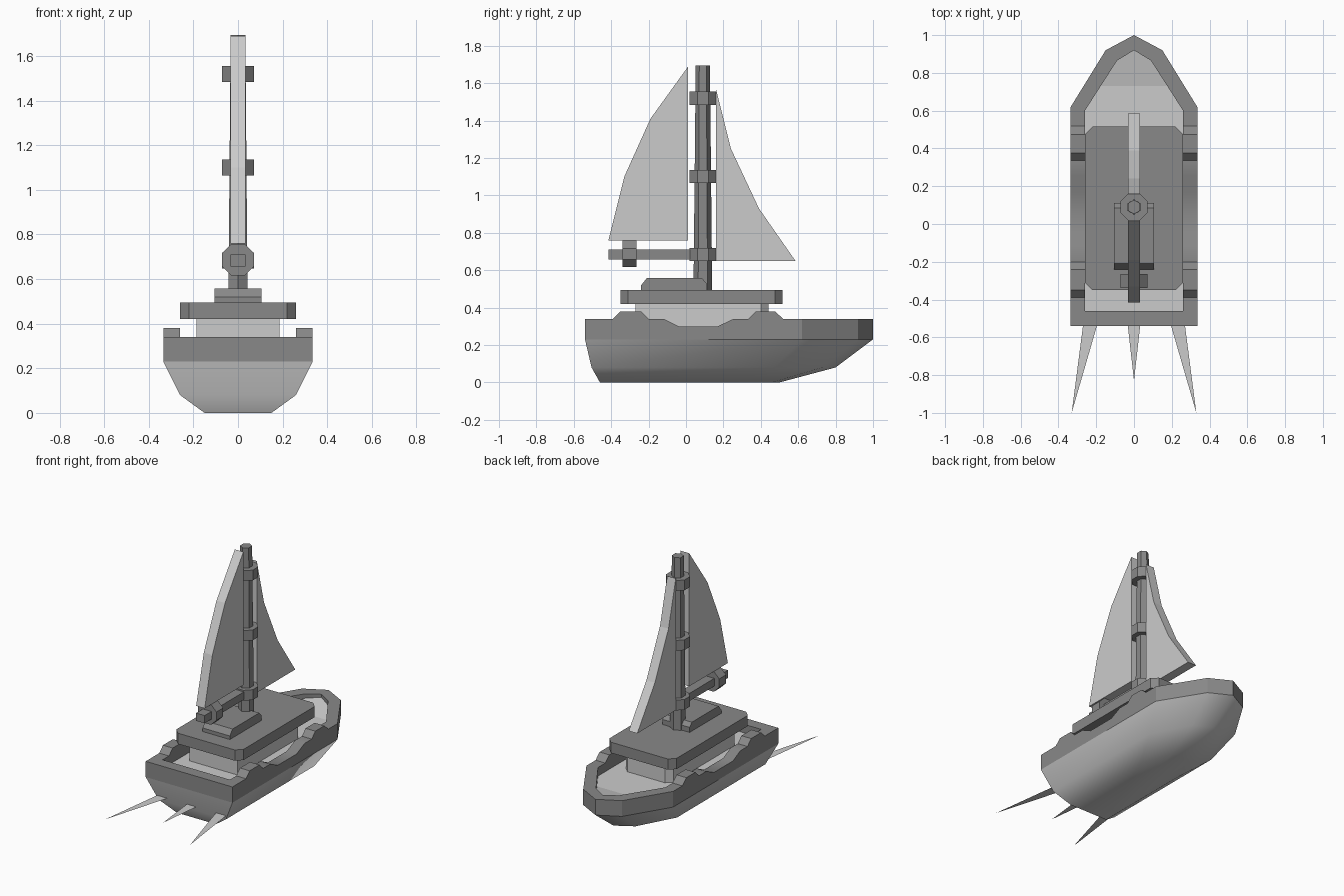
import bpy, bmesh, math

if "Cube" in bpy.data.objects:
    bpy.data.objects.remove(bpy.data.objects["Cube"])


def material(name, v):
    m = bpy.data.materials.new(name)
    m.diffuse_color = (v, v, v, 1)
    m.use_nodes = True
    m.node_tree.nodes["Principled BSDF"].inputs["Base Color"].default_value = m.diffuse_color
    return m


LIGHT = material("light_grey", 0.60)
DARK = material("dark_grey", 0.25)


def make(name, verts, faces, mat, smooth=None):
    me = bpy.data.meshes.new(name)
    me.from_pydata(verts, [], faces)
    bm = bmesh.new()
    bm.from_mesh(me)
    bmesh.ops.recalc_face_normals(bm, faces=bm.faces[:])
    bm.to_mesh(me)
    bm.free()
    me.materials.append(mat)
    ob = bpy.data.objects.new(name, me)
    bpy.context.collection.objects.link(ob)
    if smooth:
        bpy.ops.object.select_all(action='DESELECT')
        ob.select_set(True)
        bpy.context.view_layer.objects.active = ob
        bpy.ops.object.shade_smooth_by_angle(angle=math.radians(smooth))
    return ob


def loft(name, rings, mat, smooth=None, caps=True):
    """Join closed rings of equal length, with end caps."""
    n = len(rings[0])
    verts = [v for r in rings for v in r]
    faces = [(k * n + i, k * n + (i + 1) % n, (k + 1) * n + (i + 1) % n, (k + 1) * n + i)
             for k in range(len(rings) - 1) for i in range(n)]
    if caps:
        faces += [tuple(range(n)), tuple(range(len(verts) - n, len(verts)))]
    return make(name, verts, faces, mat, smooth)


def prism(name, pts, axis, a, b, mat):
    """Extrude a 2D outline along x, y or z."""
    put = {'x': lambda p, t: (t, p[0], p[1]),
           'y': lambda p, t: (p[0], t, p[1]),
           'z': lambda p, t: (p[0], p[1], t)}[axis]
    return loft(name, [[put(p, t) for p in pts] for t in (a, b)], mat)


def mirrored(half):
    """Complete a half outline (+x side, stern to bow tip on x = 0)."""
    return half + [(-p[0],) + tuple(p[1:]) for p in reversed(half) if p[0] > 0]


def polygon(n, r, cx, cy, start):
    return [(cx + r * math.cos(start + 2 * math.pi * i / n),
             cy + r * math.sin(start + 2 * math.pi * i / n)) for i in range(n)]


def chamfered(x, y0, y1, c0, c1):
    half = [(x - c0, y0), (x, y0 + c0)] if c0 else [(x, y0)]
    half += [(x, y1 - c1), (x - c1, y1)]
    return mirrored(half)


# Hull: three lofted outlines
loft("hull", [
    mirrored([(0.15, -0.46, 0), (0.15, 0.25, 0), (0.07, 0.46, 0), (0, 0.50, 0)]),
    mirrored([(0.26, -0.505, 0.08), (0.26, 0.47, 0.08), (0.12, 0.73, 0.08), (0, 0.80, 0.08)]),
    mirrored([(0.335, -0.54, 0.23), (0.335, 0.62, 0.23), (0.15, 0.92, 0.23), (0, 1.0, 0.23)]),
], LIGHT, 50)

# Rail: wall whose top edge rises and dips along the sides
steps = [(-0.39, .34), (-0.35, .38), (-0.24, .38), (-0.20, .34), (-0.12, .34), (-0.04, .30),
         (0.17, .30), (0.255, .34), (0.335, .34), (0.375, .38), (0.475, .38), (0.52, .34)]
outer = [(0.335, -0.54, .34)] + [(0.335, y, z) for y, z in steps] + \
        [(0.335, 0.62, .34), (0.15, 0.92, .34), (0, 1.0, .34)]
inner = [(0.26, -0.46, .34)] + [(0.26, y, z) for y, z in steps] + \
        [(0.26, 0.60, .34), (0.09, 0.865, .34), (0, 0.92, .34)]
outer, inner = mirrored(outer), mirrored(inner)
loft("rail", [[(x, y, 0.23) for x, y, z in outer], outer, inner,
              [(x, y, 0.23) for x, y, z in inner]], DARK, 30, caps=False)

# Deck: flat, with a gently rising bow section
deck = [(-0.265, -0.465, .28), (0.265, -0.465, .28), (0.265, 0.60, .28), (0.18, 0.73, .28),
        (-0.18, 0.73, .28), (-0.265, 0.60, .28),
        (0.09, 0.87, .31), (0, 0.925, .32), (-0.09, 0.87, .31)]
make("deck", deck, [(0, 1, 2, 3, 4, 5), (4, 3, 6, 7, 8)], LIGHT)

# Cabin, roof and the raised block on it
prism("cabin", chamfered(0.185, -0.27, 0.44, 0, 0.04), 'z', 0.25, 0.42, LIGHT)
prism("cabin_roof", chamfered(0.26, -0.35, 0.515, 0.04, 0.04), 'z', 0.42, 0.495, DARK)
prism("roof_block", [(-0.24, .49), (-0.24, .52), (-0.21, .557), (0.085, .557),
                     (0.11, .53), (0.11, .49)], 'x', -0.105, 0.105, DARK)

# Mast (tapered six-sided) with three collars
loft("mast", [[(x, y, z) for x, y in polygon(6, r, 0, 0.09, math.pi / 2)]
              for r, z in ((0.05, 0.49), (0.038, 1.695))], DARK)
for i, z in enumerate((0.648, 1.065, 1.483)):
    prism("mast_collar_%d" % (i + 1), polygon(8, 0.078, 0, 0.09, math.pi / 8),
          'z', z, z + 0.072, DARK)

# Boom and its collar
prism("boom", [(-.033, .656), (.033, .656), (.033, .71), (-.033, .71)], 'y', -0.415, 0.06, DARK)
prism("boom_collar", polygon(8, 0.077, 0, 0.687, math.pi / 8), 'y', -0.34, -0.265, DARK)

# Sails
prism("main_sail", [(-0.415, .76), (0.012, .76), (0.012, 1.69), (-0.19, 1.41), (-0.33, 1.10)],
      'x', -0.033, 0.033, LIGHT)
prism("fore_sail", [(0.16, .65), (0.585, .65), (0.39, .93), (0.24, 1.25), (0.16, 1.57)],
      'x', -0.033, 0.033, LIGHT)

# Wake: thin flat spikes behind the stern
for name, x0, x1, tx, ty in (("wake_left", -.265, -.185, -.33, -1.0),
                             ("wake_middle", -.037, .037, 0, -.83),
                             ("wake_right", .185, .265, .33, -1.0)):
    make(name, [(x0, -0.50, .11), (x1, -0.50, .11), (tx, ty, .11)], [(0, 1, 2)], LIGHT)
